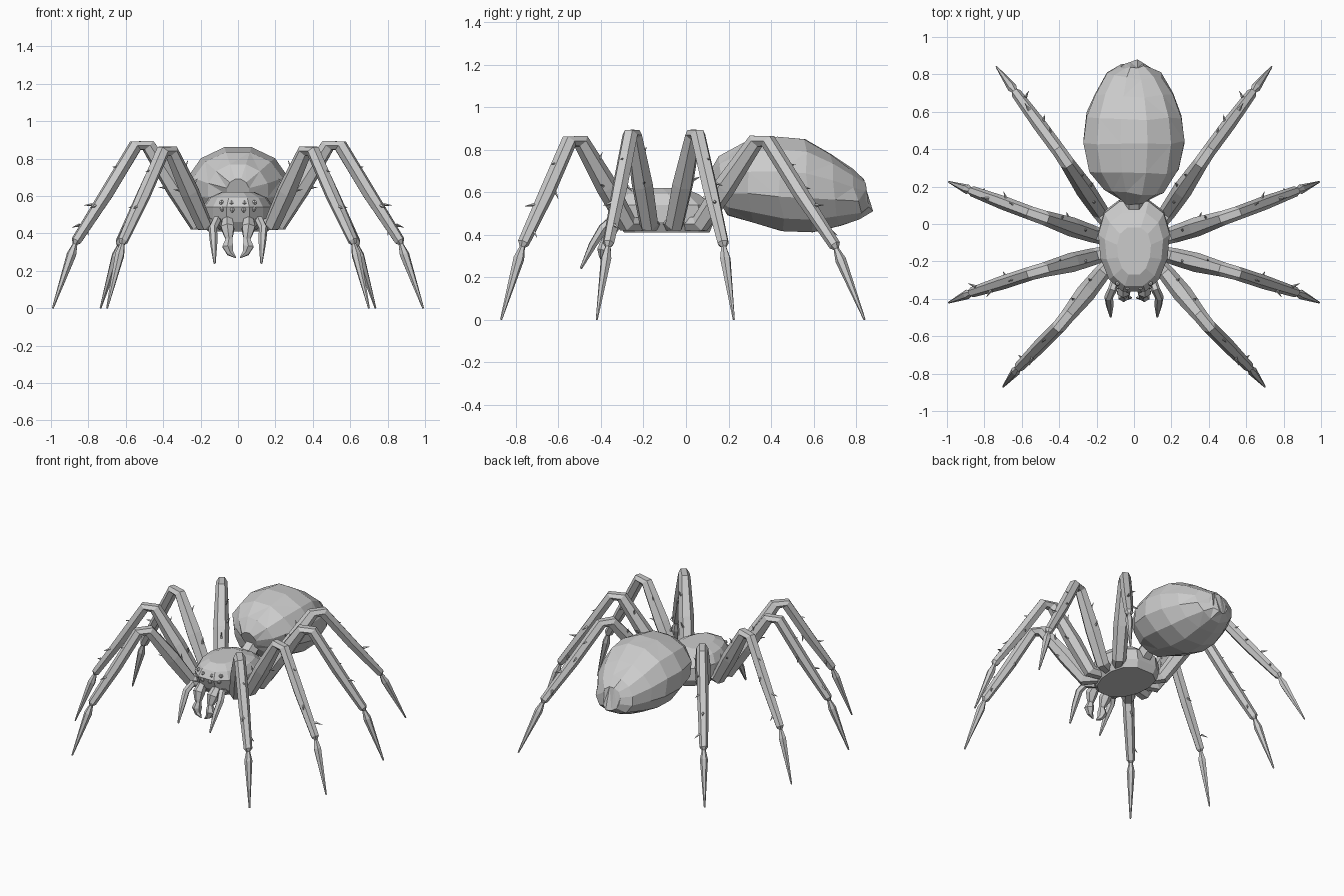
import bpy, bmesh, math, random
from mathutils import Vector

random.seed(4)
if "Cube" in bpy.data.objects:
    bpy.data.objects.remove(bpy.data.objects["Cube"])

grey = bpy.data.materials.new("body grey")
grey.use_nodes = True
colour = (0.6, 0.6, 0.6, 1)
grey.diffuse_color = colour
grey.node_tree.nodes["Principled BSDF"].inputs["Base Color"].default_value = colour


def finish(bm, name, mirror=False):
    bmesh.ops.recalc_face_normals(bm, faces=bm.faces)
    mesh = bpy.data.meshes.new(name)
    bm.to_mesh(mesh)
    bm.free()
    mesh.materials.append(grey)
    obj = bpy.data.objects.new(name, mesh)
    bpy.context.collection.objects.link(obj)
    if mirror:
        mod = obj.modifiers.new("Mirror", 'MIRROR')
        mod.use_mirror_merge = False
    return obj


def loft(bm, rings):
    """Bridge rings of points and cap both ends."""
    loops = [[bm.verts.new(p) for p in ring] for ring in rings]
    n = len(loops[0])
    for a, b in zip(loops, loops[1:]):
        for i in range(n):
            j = (i + 1) % n
            bm.faces.new((a[i], a[j], b[j], b[i]))
    bm.faces.new(loops[0])
    bm.faces.new(loops[-1])


def tube(bm, points, radii, sides=6):
    """Faceted tube along a path, upright cross-sections."""
    pts = [Vector(p) for p in points]
    rings = []
    span = pts[-1] - pts[0]
    side = Vector((span.y, -span.x, 0))
    side = side.normalized() if side.length > 0.01 else Vector((1, 0, 0))
    for i, (p, r) in enumerate(zip(pts, radii)):
        d = (pts[min(i + 1, len(pts) - 1)] - pts[max(i - 1, 0)]).normalized()
        u = (side - d * side.dot(d)).normalized()
        v = d.cross(u)
        angles = [2 * math.pi * k / sides for k in range(sides)]
        rings.append([p + r * (u * math.cos(a) + v * math.sin(a)) for a in angles])
    loft(bm, rings)


# Abdomen: (y, top, bottom, half width), leaning back towards the tail
sections = [(0.13, 0.69, 0.56, 0.06), (0.18, 0.77, 0.49, 0.16), (0.29, 0.835, 0.455, 0.24),
            (0.44, 0.862, 0.415, 0.272), (0.58, 0.85, 0.41, 0.255), (0.7, 0.78, 0.44, 0.21),
            (0.8, 0.71, 0.47, 0.145), (0.85, 0.66, 0.51, 0.07)]
rings = []
for y, top, bottom, w in sections:
    ring = []
    for k in range(12):
        a = 2 * math.pi * (k + 0.5) / 12
        c, s = math.cos(a), math.sin(a)
        jitter = random.uniform(-0.012, 0.012)
        ring.append((1.03 * w * c, y + jitter - 0.02 * s, (top + bottom) / 2 + (top - bottom) * 0.515 * s))
    rings.append(ring)
bm = bmesh.new()
loft(bm, rings)
bmesh.ops.triangulate(bm, faces=[f for f in bm.faces if random.random() < 0.5])
finish(bm, "abdomen")

# Head and thorax: (z, half width, front y, back y), flat underneath
rings = []
for z, w, front, back in [(0.41, 0.16, -0.29, 0.11), (0.46, 0.19, -0.33, 0.13),
                          (0.54, 0.19, -0.36, 0.12), (0.59, 0.155, -0.33, 0.06),
                          (0.62, 0.09, -0.27, -0.02)]:
    ring = []
    for k in range(12):
        a = 2 * math.pi * (k + 0.5) / 12
        c, s = math.cos(a), math.sin(a)
        y = (front + back) / 2 + (back - front) * 0.52 * s
        ring.append((w * math.copysign(abs(c) ** 0.75, c) * (1 + 0.12 * s), y, z))
    rings.append(ring)
bm = bmesh.new()
loft(bm, rings)
finish(bm, "head_and_thorax")

# Waist joining thorax to abdomen
bm = bmesh.new()
tube(bm, [(0, 0.05, 0.5), (0, 0.2, 0.6)], [0.06, 0.05])
finish(bm, "waist")

# Legs: hip, knee, ankle and tip, mirrored to the other side
legs = {
    "front_leg": [(0.17, -0.26, 0.45), (0.37, -0.51, 0.84), (0.615, -0.765, 0.36), (0.70, -0.87, 0)],
    "second_leg": [(0.2, -0.17, 0.45), (0.5, -0.25, 0.87), (0.865, -0.365, 0.36), (0.99, -0.42, 0)],
    "third_leg": [(0.2, -0.06, 0.45), (0.5, 0.04, 0.87), (0.865, 0.175, 0.36), (0.99, 0.225, 0)],
    "back_leg": [(0.17, 0.05, 0.45), (0.37, 0.345, 0.84), (0.63, 0.70, 0.35), (0.735, 0.84, 0)],
}
for name, path in legs.items():
    hip, knee, ankle, tip = [Vector(p) for p in path]
    out = Vector((knee.x - hip.x, knee.y - hip.y, 0)).normalized()
    coxa = hip - out * 0.07
    bm = bmesh.new()
    tube(bm, [coxa, hip + out * 0.02, hip.lerp(knee, 0.45), knee - out * 0.02, knee + out * 0.05,
              knee.lerp(ankle, 0.5) + out * 0.02, ankle, ankle.lerp(tip, 0.05),
              ankle.lerp(tip, 0.2), tip],
         [0.036, 0.046, 0.052, 0.039, 0.037, 0.037, 0.028, 0.013, 0.026, 0.005])
    # Bristles
    for a, b, r, spots in ((hip, knee, 0.045, (0.3, 0.5, 0.72)), (knee, ankle, 0.032, (0.25, 0.45, 0.65, 0.85))):
        along = (b - a).normalized()
        side = along.cross(Vector((0, 0, 1))).normalized()
        up = side.cross(along)
        for i, t in enumerate(spots):
            turn = random.uniform(0.2, 0.8) * math.pi + (i % 2) * math.pi * 0.6
            away = side * math.cos(turn) + up * math.sin(turn)
            root = a.lerp(b, t) + away * r * 0.8 + out * (0.02 if a == knee else 0)
            tube(bm, [root, root + away * 0.035 + along * 0.03], [0.009, 0.001], 4)
    finish(bm, name, mirror=True)

# Jaws with fangs
bm = bmesh.new()
tube(bm, [(0.055, -0.32, 0.47), (0.055, -0.36, 0.43), (0.05, -0.375, 0.385), (0.048, -0.38, 0.37),
          (0.055, -0.385, 0.33), (0.042, -0.39, 0.295), (0.012, -0.395, 0.27)],
     [0.03, 0.04, 0.026, 0.02, 0.033, 0.02, 0.003])
finish(bm, "jaw", mirror=True)

# Feelers beside the jaws
bm = bmesh.new()
tube(bm, [(0.09, -0.27, 0.44), (0.115, -0.35, 0.47), (0.135, -0.39, 0.43), (0.13, -0.44, 0.35),
          (0.125, -0.495, 0.24)], [0.022, 0.024, 0.024, 0.02, 0.006])
finish(bm, "feeler", mirror=True)

# Eyes in two rows
bm = bmesh.new()
for x, y, z in [(0.03, -0.358, 0.525), (0.085, -0.335, 0.53), (0.035, -0.342, 0.562), (0.088, -0.318, 0.565)]:
    geo = bmesh.ops.create_uvsphere(bm, u_segments=6, v_segments=4, radius=0.014)
    bmesh.ops.translate(bm, verts=geo["verts"], vec=(x, y, z))
finish(bm, "eyes", mirror=True)
